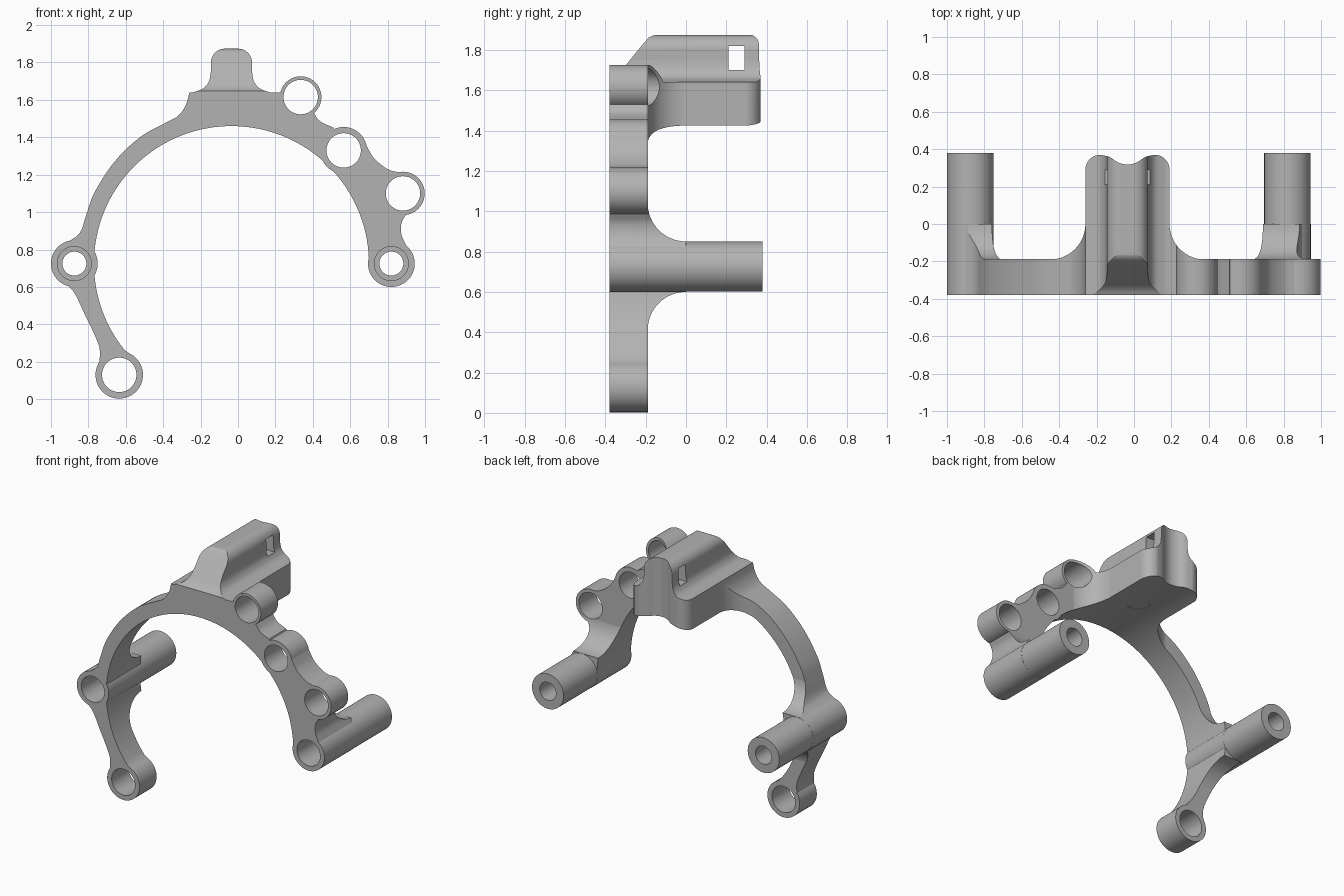
import bpy, bmesh
from math import sin, cos, radians
from mathutils import Vector

if "Cube" in bpy.data.objects:
    bpy.data.objects.remove(bpy.data.objects["Cube"], do_unlink=True)

FRONT, PLATE_BACK, BACK = -0.38, -0.188, 0.38
BOSS_R, FILLET = 0.125, 0.19


def arc(center, radius, start, end, steps=16):
    """Points along a circular arc, angles in degrees."""
    angles = [radians(start + (end - start) * i / steps) for i in range(steps + 1)]
    return [(center[0] + radius * cos(a), center[1] + radius * sin(a)) for a in angles]


def circle(center, radius):
    return arc(center, radius, 0, 360, 64)[:-1]


def smooth(points, steps=5):
    """Catmull-Rom curve through the given points."""
    p = [Vector(q) for q in points]
    p = [2 * p[0] - p[1]] + p + [2 * p[-1] - p[-2]]
    out = []
    for a, b, c, d in zip(p, p[1:], p[2:], p[3:]):
        for i in range(steps):
            t = i / steps
            v = (2 * b + (c - a) * t + (2 * a - 5 * b + 4 * c - d) * t ** 2
                 + (3 * b - a - 3 * c + d) * t ** 3) / 2
            out.append(tuple(v))
    return out + [tuple(points[-1])]


def prism(name, outline, axis, low, high):
    """Closed outline extruded along one axis."""
    place = {"x": lambda a, b: (low, a, b),
             "y": lambda a, b: (a, low, b),
             "z": lambda a, b: (a, b, low)}[axis]
    bm = bmesh.new()
    face = bm.faces.new([bm.verts.new(place(a, b)) for a, b in outline])
    extruded = bmesh.ops.extrude_face_region(bm, geom=[face])["geom"]
    shift = Vector([high - low if axis == k else 0 for k in "xyz"])
    bmesh.ops.translate(bm, vec=shift,
                        verts=[v for v in extruded if isinstance(v, bmesh.types.BMVert)])
    bmesh.ops.recalc_face_normals(bm, faces=bm.faces)
    mesh = bpy.data.meshes.new(name)
    bm.to_mesh(mesh)
    bm.free()
    obj = bpy.data.objects.new(name, mesh)
    bpy.context.collection.objects.link(obj)
    return obj


def combine(target, tool, operation):
    """Apply a boolean and discard the tool."""
    mod = target.modifiers.new(operation.lower(), "BOOLEAN")
    mod.operation, mod.solver, mod.object = operation, "EXACT", tool
    bpy.context.view_layer.objects.active = target
    bpy.ops.object.modifier_apply(modifier=mod.name)
    bpy.data.objects.remove(tool, do_unlink=True)


# Ring positions seen from the front
left_boss, right_boss = (-0.875, 0.725), (0.82, 0.725)
foot_ring = (-0.635, 0.13)
outer_ring, middle_ring, upper_ring = (0.882, 1.1), (0.565, 1.33), (0.335, 1.615)
rings = [(left_boss, BOSS_R), (right_boss, BOSS_R), (foot_ring, 0.127),
         (outer_ring, 0.116), (middle_ring, BOSS_R), (upper_ring, 0.111)]

# Front silhouette of the arch and rib
lower_leg = smooth([(-.74, .2), (-.74, .27), (-.765, .34), (-.82, .455), (-.87, .56), (-.91, .61)])
outer_arc = smooth([(-.91, .84), (-.845, .89), (-.81, .99), (-.765, 1.11), (-.66, 1.27),
                    (-.525, 1.4), (-.39, 1.476), (-.32, 1.515), (-.278, 1.575), (-.26, 1.64)])
half_rib = smooth([(.205, 1.64), (.15, 1.662), (.12, 1.7), (.11, 1.75)]) + \
    arc((.035, 1.799), .075, 0, 90, 10)
rib = [(-.035 - x, z) for x, z in half_rib] + [(-.035 + x, z) for x, z in reversed(half_rib)]
right_web = smooth([(.405, 1.53), (.44, 1.485), (.51, 1.452)])
outer_web = smooth([(.66, 1.41), (.69, 1.35), (.73, 1.285), (.8, 1.23), (.86, 1.212)])
right_leg = smooth([(.9, .99), (.874, .94), (.874, .88), (.9, .82)])
inner_arc = arc((-.035, .725), .735, 0, 219, 110)
silhouette = ([foot_ring] + lower_leg + [left_boss] + outer_arc + rib + [(.225, 1.64), upper_ring]
              + right_web + [middle_ring] + outer_web + [outer_ring] + right_leg
              + [right_boss] + inner_arc + [(-.56, .23)])
body = prism("bracket_body", silhouette, "y", -.5, .5)
for center, radius in rings:
    combine(body, prism("ring", circle(center, radius), "y", -.6, .6), "UNION")

# Depth envelope: plate, saddle block, tubes and their fillets
depth = prism("depth_envelope", [(-2, FRONT), (2, FRONT), (2, PLATE_BACK), (-2, PLATE_BACK)],
              "z", -1, 3)
notch = smooth([(-.18, .37), (-.13, .358), (-.085, .329), (-.035, .318),
                (.015, .329), (.06, .358), (.11, .37)])
saddle = ([(-.45, -.25)] + arc((-.45, 0), FILLET, -90, 0) + arc((-.18, .29), .08, 180, 90)[:-1]
          + notch + arc((.11, .29), .08, 90, 0)[1:] + arc((.38, 0), FILLET, 180, 270)
          + [(.38, -.25)])
combine(depth, prism("saddle", saddle, "z", 1.2, 2.1), "UNION")
low, high = left_boss[1] - BOSS_R, left_boss[1] + BOSS_R
gusset = ([(-.25, low - FILLET)] + arc((0, low - FILLET), FILLET, 180, 90)
          + arc((0, high + FILLET), FILLET, 270, 180) + [(-.25, high + FILLET)])
for center, x_low, x_high in ((left_boss, -1.2, -.5), (right_boss, .6, 1.2)):
    combine(depth, prism("gusset", gusset, "x", x_low, x_high), "UNION")
    combine(depth, prism("tube", circle(center, BOSS_R - .001), "y", -.3, BACK), "UNION")
combine(body, depth, "INTERSECT")

# Sloped nose and rounded tail of the rib
slope = smooth([(-.39, 1.642), (-.345, 1.668), (-.3, 1.722), (-.205, 1.838), (-.175, 1.866), (-.14, 1.876)])
tail = arc((.315, 1.826), .05, 90, 0, 8)
cutter = [(-.5, 1.642)] + slope + tail + [(.5, 1.826), (.5, 2.2), (-.5, 2.2)]
combine(body, prism("rib_trim", cutter, "x", -.29, .215), "DIFFERENCE")

# Strap window through the rib and the flat spot under the saddle
window = [(.21, 1.7), (.29, 1.7), (.29, 1.82), (.21, 1.82)]
combine(body, prism("window", window, "x", -.4, .4), "DIFFERENCE")
combine(body, prism("flat_spot", circle((-.035, 0), .075), "z", 1.3, 1.461), "DIFFERENCE")

# Bolt holes; the two long tubes are counterbored from the front
for center in (foot_ring, outer_ring, middle_ring, upper_ring):
    combine(body, prism("hole", circle(center, .092), "y", -.7, .3), "DIFFERENCE")
for center in (left_boss, right_boss):
    combine(body, prism("bore", circle(center, .064), "y", -.7, .7), "DIFFERENCE")
    combine(body, prism("counterbore", circle(center, .091), "y", -.7, .2), "DIFFERENCE")

# Finish
grey = bpy.data.materials.new("plain_grey")
grey.use_nodes = True
colour = (.45, .45, .45, 1)
grey.diffuse_color = colour
grey.node_tree.nodes["Principled BSDF"].inputs["Base Color"].default_value = colour
body.data.materials.clear()
body.data.materials.append(grey)
bpy.ops.object.select_all(action="DESELECT")
body.select_set(True)
bpy.context.view_layer.objects.active = body
bpy.ops.object.shade_smooth_by_angle(angle=radians(28))
weighted = body.modifiers.new("weighted_normals", "WEIGHTED_NORMAL")
weighted.keep_sharp = True
